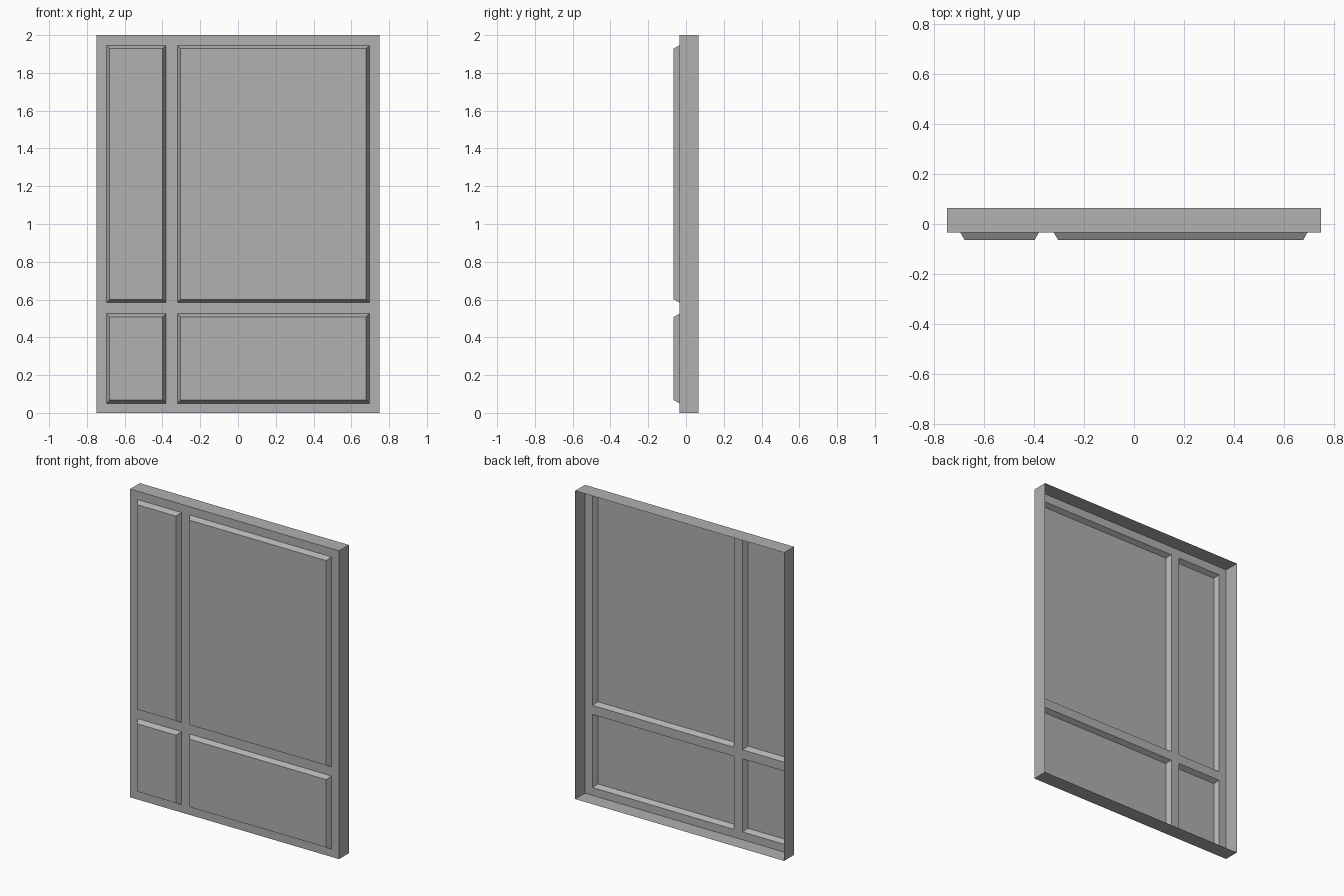
import bpy, bmesh

if "Cube" in bpy.data.objects:
    bpy.data.objects.remove(bpy.data.objects["Cube"])

FRONT, BACK = -0.035, 0.065      # frame face and open back edge
RAISE, SLOPE = 0.03, 0.017       # panel height and sloped border width
xs = [-0.75, -0.696, -0.382, -0.321, 0.695, 0.75]
zs = [0.0, 0.051, 0.525, 0.584, 1.946, 2.0]

bm = bmesh.new()

# front sheet divided into frame strips and panel cells
grid = [[bm.verts.new((x, FRONT, z)) for x in xs] for z in zs]
panels = []
for j in range(len(zs) - 1):
    for i in range(len(xs) - 1):
        f = bm.faces.new((grid[j][i], grid[j][i + 1],
                          grid[j + 1][i + 1], grid[j + 1][i]))
        if i % 2 and j % 2:
            panels.append(f)
bm.normal_update()

# raised panels with sloped borders
bmesh.ops.inset_individual(bm, faces=panels, thickness=SLOPE, depth=RAISE,
                           use_even_offset=True)

# side walls folded back from the outline, rear left open
rim = [e for e in bm.edges if e.is_boundary]
walls = bmesh.ops.extrude_edge_only(bm, edges=rim)
for v in walls["geom"]:
    if isinstance(v, bmesh.types.BMVert):
        v.co.y = BACK

# join the coplanar strips of each side wall
bm.normal_update()
cuts = [e for e in bm.edges if len(e.link_faces) == 2
        and abs(e.verts[0].co.y - e.verts[1].co.y) > 0.09
        and e.calc_face_angle() < 0.01]
bmesh.ops.dissolve_edges(bm, edges=cuts, use_verts=False)

mesh = bpy.data.meshes.new("panelled_sheet")
bm.to_mesh(mesh)
bm.free()
obj = bpy.data.objects.new("panelled_sheet", mesh)
bpy.context.collection.objects.link(obj)

# darker grey finish
grey = bpy.data.materials.new("dark_grey")
grey.diffuse_color = (0.44, 0.44, 0.44, 1)
grey.use_nodes = True
grey.node_tree.nodes["Principled BSDF"].inputs["Base Color"].default_value = grey.diffuse_color
mesh.materials.append(grey)
